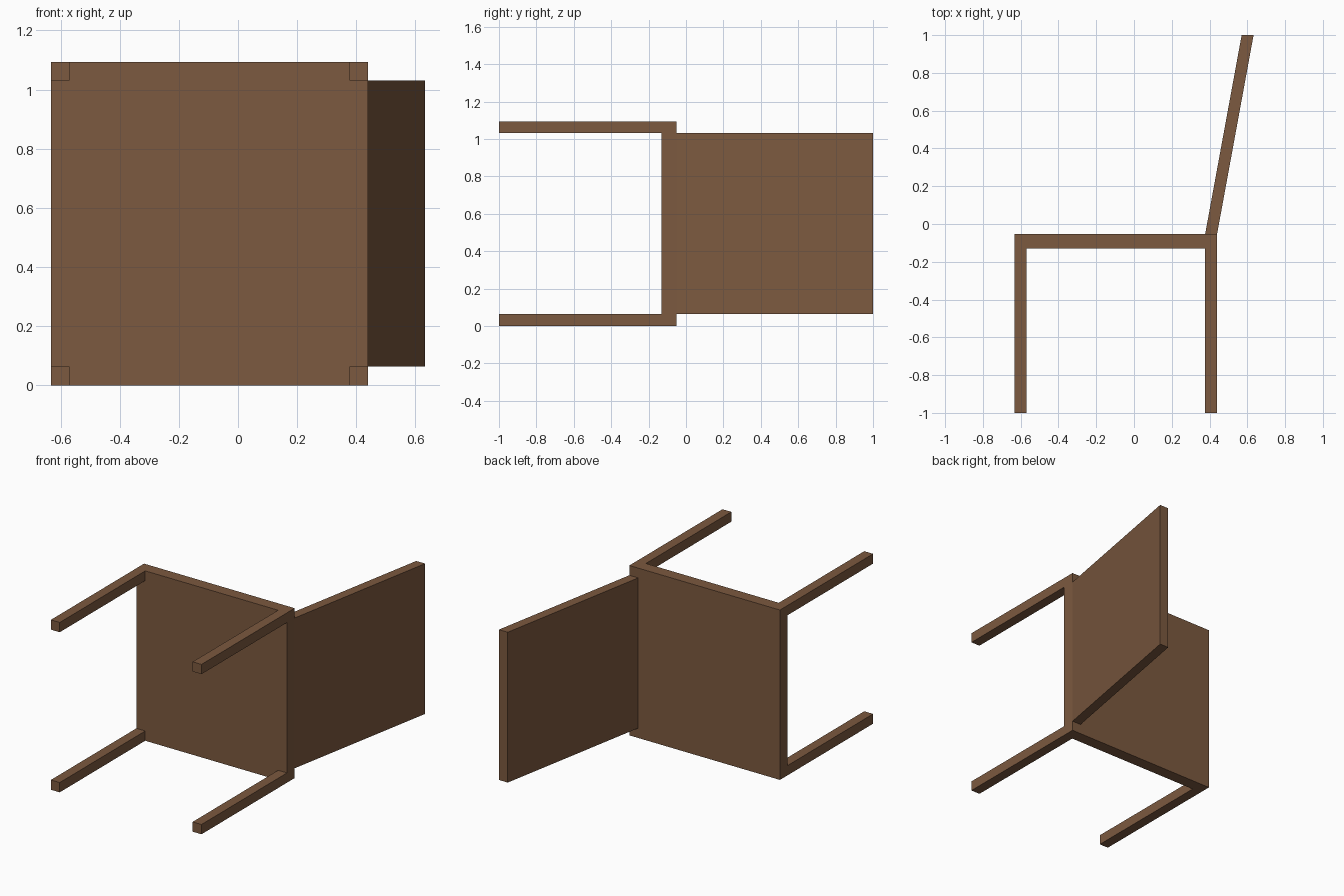
import bpy
import bmesh

if "Cube" in bpy.data.objects:
    bpy.data.objects.remove(bpy.data.objects["Cube"])

# One brown wood colour
wood = bpy.data.materials.new("brown wood")
wood.diffuse_color = (0.2, 0.1, 0.05, 1.0)
wood.use_nodes = True
wood.node_tree.nodes["Principled BSDF"].inputs["Base Color"].default_value = wood.diffuse_color

X0, X1 = -0.633, 0.44       # seat extent in x
Y0, Y1 = -0.13, -0.052      # seat thickness in y
H, T = 1.094, 0.063         # chair width (z) and leg thickness


def prism(name, outline, z0, z1):
    """Extrude an xy outline from z0 to z1."""
    bm = bmesh.new()
    face = bm.faces.new([bm.verts.new((x, y, z0)) for x, y in outline])
    res = bmesh.ops.extrude_face_region(bm, geom=[face])
    verts = [v for v in res["geom"] if isinstance(v, bmesh.types.BMVert)]
    bmesh.ops.translate(bm, verts=verts, vec=(0, 0, z1 - z0))
    bmesh.ops.recalc_face_normals(bm, faces=bm.faces)
    mesh = bpy.data.meshes.new(name)
    bm.to_mesh(mesh)
    bm.free()
    mesh.materials.append(wood)
    obj = bpy.data.objects.new(name, mesh)
    bpy.context.collection.objects.link(obj)
    return obj


def box(name, x0, x1, y0, y1, z0, z1):
    return prism(name, [(x0, y0), (x1, y0), (x1, y1), (x0, y1)], z0, z1)


# Seat panel, standing upright because the chair lies on its side
box("seat", X0, X1, Y0, Y1, 0, H)

# Four square legs pointing to the front
for xname, x in (("front", X0), ("rear", X1 - T)):
    for zname, z in (("lower", 0), ("upper", H - T)):
        box(f"{xname}_{zname}_leg", x, x + T, -1.0, Y0, z, z + T)

# Backrest leaning outward
prism("backrest", [(X1 - T, Y1), (X1, Y1), (0.633, 1.0), (0.57, 1.0)], T, H - T)
